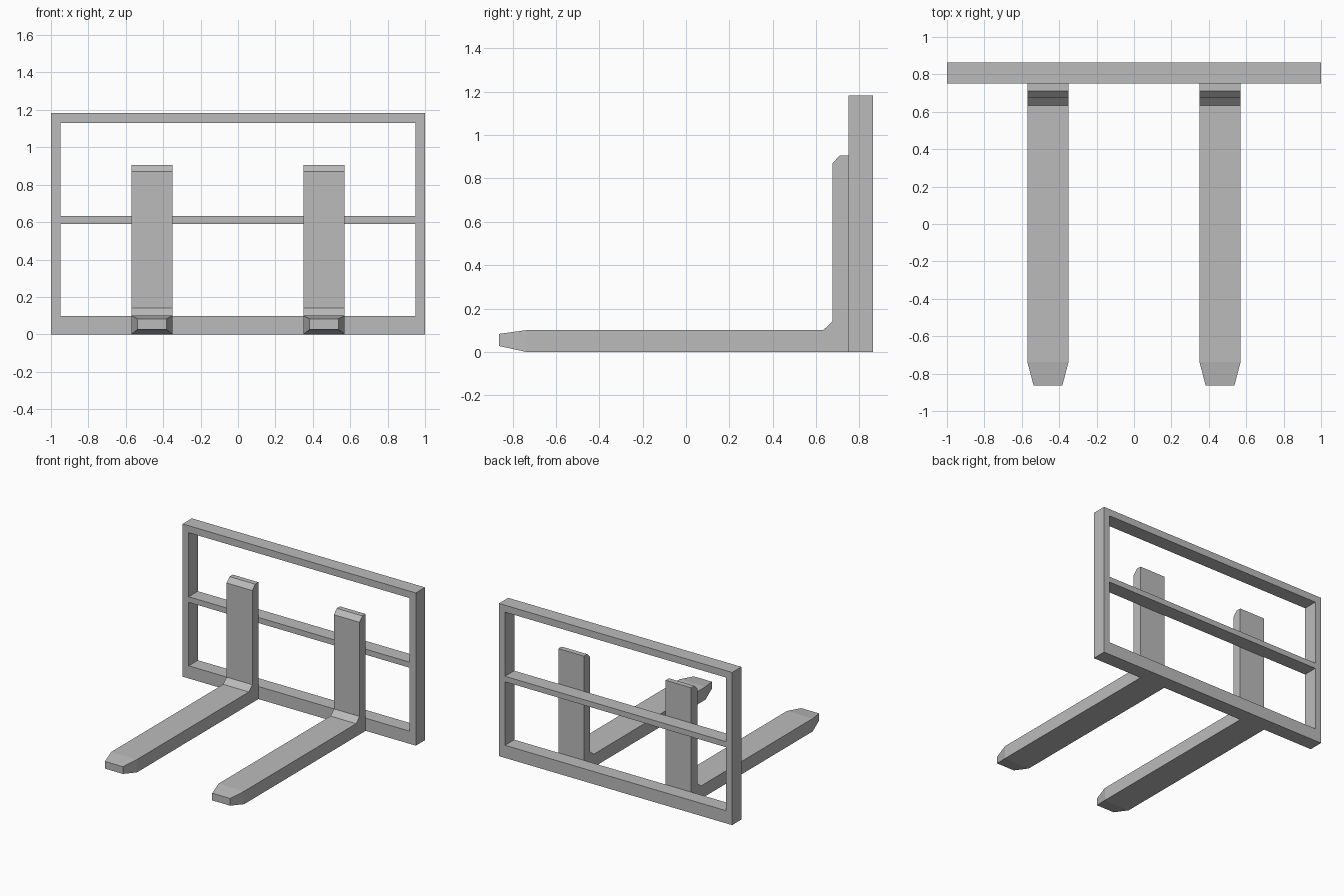
import bpy
import bmesh

cube = bpy.data.objects.get("Cube")
if cube:
    bpy.data.objects.remove(cube, do_unlink=True)

steel = bpy.data.materials.new("grey steel")
steel.use_nodes = True
grey = (0.5, 0.5, 0.5, 1)
steel.diffuse_color = grey
steel.node_tree.nodes["Principled BSDF"].inputs["Base Color"].default_value = grey


def finish(bm, name):
    bmesh.ops.recalc_face_normals(bm, faces=bm.faces)
    mesh = bpy.data.meshes.new(name)
    bm.to_mesh(mesh)
    bm.free()
    mesh.materials.append(steel)
    obj = bpy.data.objects.new(name, mesh)
    bpy.context.collection.objects.link(obj)
    return obj


# Back frame: a grid of cells with two openings left out, given depth
def build_frame(front, back):
    xs = [-1, -0.948, 0.948, 1]
    zs = [0, 0.098, 0.59, 0.633, 1.13, 1.184]
    bm = bmesh.new()
    grid = [[bm.verts.new((x, front, z)) for x in xs] for z in zs]
    for row in range(len(zs) - 1):
        for col in range(len(xs) - 1):
            if col == 1 and row in (1, 3):
                continue
            low, high = grid[row], grid[row + 1]
            bm.faces.new((low[col], low[col + 1], high[col + 1], high[col]))
    cells = list(bm.faces)
    extruded = bmesh.ops.extrude_face_region(bm, geom=cells, use_keep_orig=True)
    moved = [g for g in extruded["geom"] if isinstance(g, bmesh.types.BMVert)]
    bmesh.ops.translate(bm, verts=moved, vec=(0, back - front, 0))
    return finish(bm, "back_frame")


# Fork: an L-shaped side profile swept across its width, with a narrowed tip
def build_fork(name, centre):
    tip, shoulder = -0.863, -0.738
    half, tip_half = 0.11, 0.077
    shank = [(shoulder, 0), (0.75, 0), (0.75, 0.906), (0.71, 0.906),
             (0.675, 0.87), (0.675, 0.14), (0.633, 0.1), (shoulder, 0.1)]
    point = [(tip, 0.083), (tip, 0.027)]
    bm = bmesh.new()

    def section(points, width):
        return [[bm.verts.new((centre + side * width, y, z)) for y, z in points]
                for side in (-1, 1)]

    left, right = section(shank, half)
    tip_left, tip_right = section(point, tip_half)
    for side, end in ((left, tip_left), (right, tip_right)):
        bm.faces.new(side)
        bm.faces.new([side[-1], end[0], end[1], side[0]])
    a, b = left + tip_left, right + tip_right
    for i in range(len(a)):
        j = (i + 1) % len(a)
        bm.faces.new((a[i], a[j], b[j], b[i]))
    return finish(bm, name)


build_frame(0.75, 0.863)
build_fork("left_fork", 0.46)
build_fork("right_fork", -0.46)
